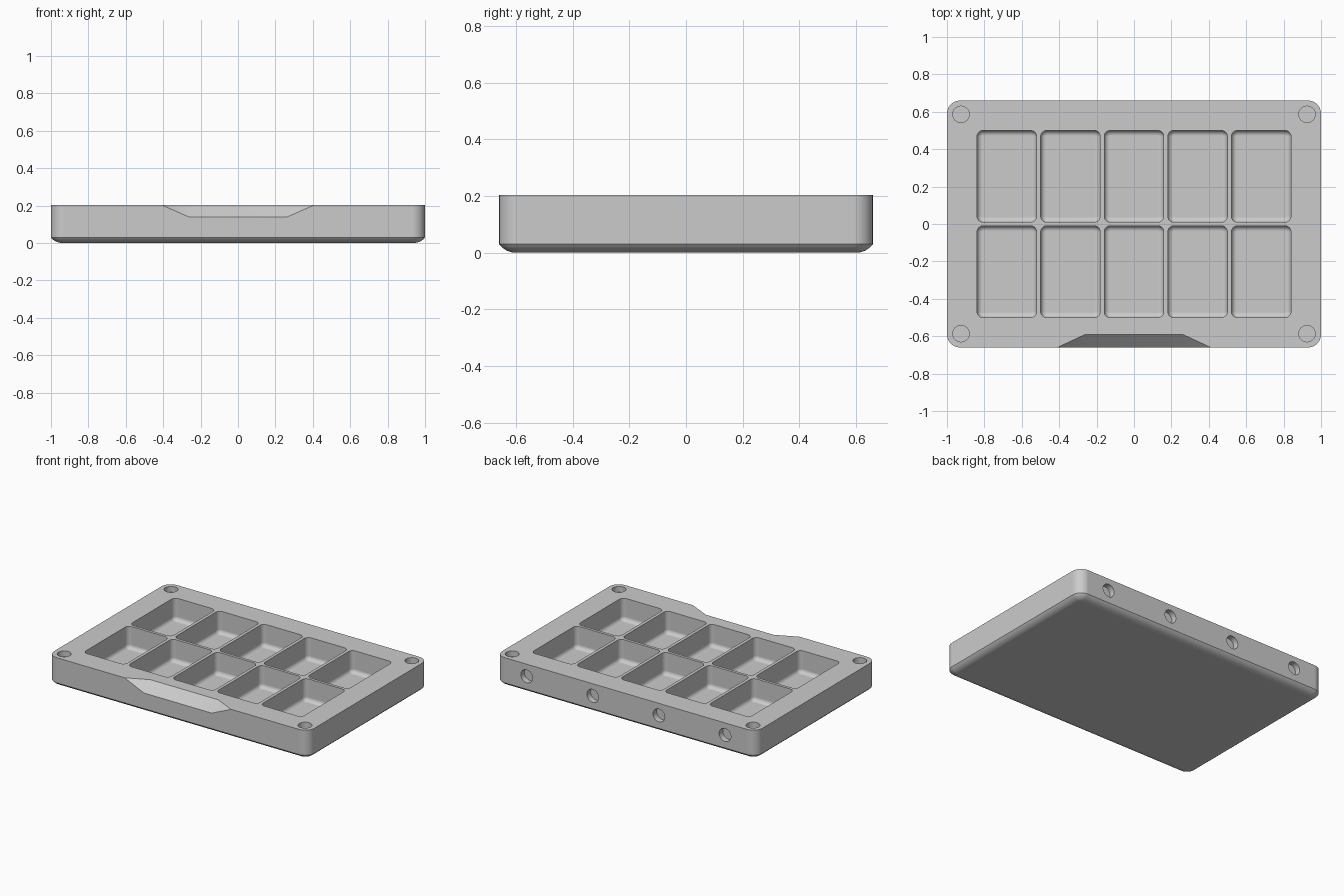
import bpy, bmesh, math
from mathutils import Matrix, Vector

cube = bpy.data.objects.get("Cube")
if cube:
    bpy.data.objects.remove(cube, do_unlink=True)

TOP = 0.204
HALF_X, HALF_Y = 1.0, 0.66


def outline(hx, hy, r, steps=8):
    """Points round a rounded rectangle, anticlockwise."""
    points = []
    for i, (sx, sy) in enumerate([(1, 1), (-1, 1), (-1, -1), (1, -1)]):
        for k in range(steps + 1):
            a = (i + k / steps) * math.pi / 2
            points.append((sx * (hx - r) + r * math.cos(a), sy * (hy - r) + r * math.sin(a)))
    return points


def loft(bm, cx, cy, hx, hy, r, profile):
    """Closed solid from rounded rectangles; profile is (inset, z) from bottom to top."""
    rings = [[bm.verts.new((cx + x, cy + y, z)) for x, y in outline(hx - d, hy - d, r - d)]
             for d, z in profile]
    bm.faces.new(rings[0][::-1])
    bm.faces.new(rings[-1])
    for low, high in zip(rings, rings[1:]):
        for i in range(len(low)):
            j = (i + 1) % len(low)
            bm.faces.new((low[i], low[j], high[j], high[i]))


def arc(radius, z, depth, start, steps=8):
    """Profile of a bottom round that ends level at the given depth."""
    result = []
    for k in range(steps + 1):
        a = start * k / steps
        result.append((depth - radius * math.sin(a), z + radius * (1 - math.cos(a))))
    return result


def drill(bm, location, radius, depth, axis="Z"):
    """Blind round hole, centred on the surface."""
    turn = Matrix.Rotation(math.pi / 2, 4, "X") if axis == "Y" else Matrix()
    bmesh.ops.create_cone(bm, cap_ends=True, segments=40, radius1=radius, radius2=radius,
                          depth=2 * depth, matrix=Matrix.Translation(location) @ turn)


def to_object(bm, name):
    bmesh.ops.recalc_face_normals(bm, faces=bm.faces)
    mesh = bpy.data.meshes.new(name)
    bm.to_mesh(mesh)
    bm.free()
    ob = bpy.data.objects.new(name, mesh)
    bpy.context.collection.objects.link(ob)
    return ob


# Tray body: upright rounded sides over a shallow rounded base
bm = bmesh.new()
base = arc(0.075, 0, 0.06, math.asin(0.8))
loft(bm, 0, 0, HALF_X, HALF_Y, 0.07, base + [(0, TOP)])
tray = to_object(bm, "tray")

# Ten pockets in two rows, with filleted floors
bm = bmesh.new()
pocket = arc(0.028, 0.05, 0.028, math.pi / 2) + [(0, TOP + 0.05)]
for column in range(-2, 3):
    for side in (-1, 1):
        loft(bm, column * 0.34, side * 0.255, 0.159, 0.245, 0.032, pocket)

# Round recesses in the top corners
for sx in (-1, 1):
    for sy in (-1, 1):
        drill(bm, (sx * 0.925, sy * 0.586, TOP), 0.044, 0.04)

# Row of round recesses along the back
for i in range(4):
    drill(bm, ((i - 1.5) * 0.508, HALF_Y, 0.12), 0.045, 0.04, "Y")

# Thumb bevel on the front edge, with slanted ends
corners = []
for s in (-1, 1):
    back = Vector((s * 0.26, -0.59, TOP))
    low = Vector((s * 0.26, -HALF_Y, 0.138))
    end = Vector((s * 0.41, -HALF_Y, TOP))
    middle = (back + low) / 2
    for p in (2 * back - low, 2 * low - back, end + 0.05 * (end - middle)):
        corners.append(bm.verts.new(p))
bmesh.ops.convex_hull(bm, input=corners)
cutter = to_object(bm, "recess_cutter")
cutter.hide_render = True

# Cut every recess at once
cut = tray.modifiers.new("recesses", "BOOLEAN")
cut.operation = "DIFFERENCE"
cut.solver = "EXACT"
cut.object = cutter
bpy.context.view_layer.objects.active = tray
bpy.ops.object.select_all(action="DESELECT")
tray.select_set(True)
bpy.ops.object.modifier_apply(modifier=cut.name)
bpy.data.objects.remove(cutter, do_unlink=True)

# Smooth rounds, crisp edges
bpy.ops.object.shade_smooth_by_angle(angle=math.radians(30))
weighted = tray.modifiers.new("even_shading", "WEIGHTED_NORMAL")
weighted.keep_sharp = True

# Plain grey finish
grey = bpy.data.materials.new("light_grey")
grey.use_nodes = True
grey.diffuse_color = (0.6, 0.6, 0.6, 1)
grey.node_tree.nodes["Principled BSDF"].inputs["Base Color"].default_value = (0.6, 0.6, 0.6, 1)
tray.data.materials.clear()
tray.data.materials.append(grey)
